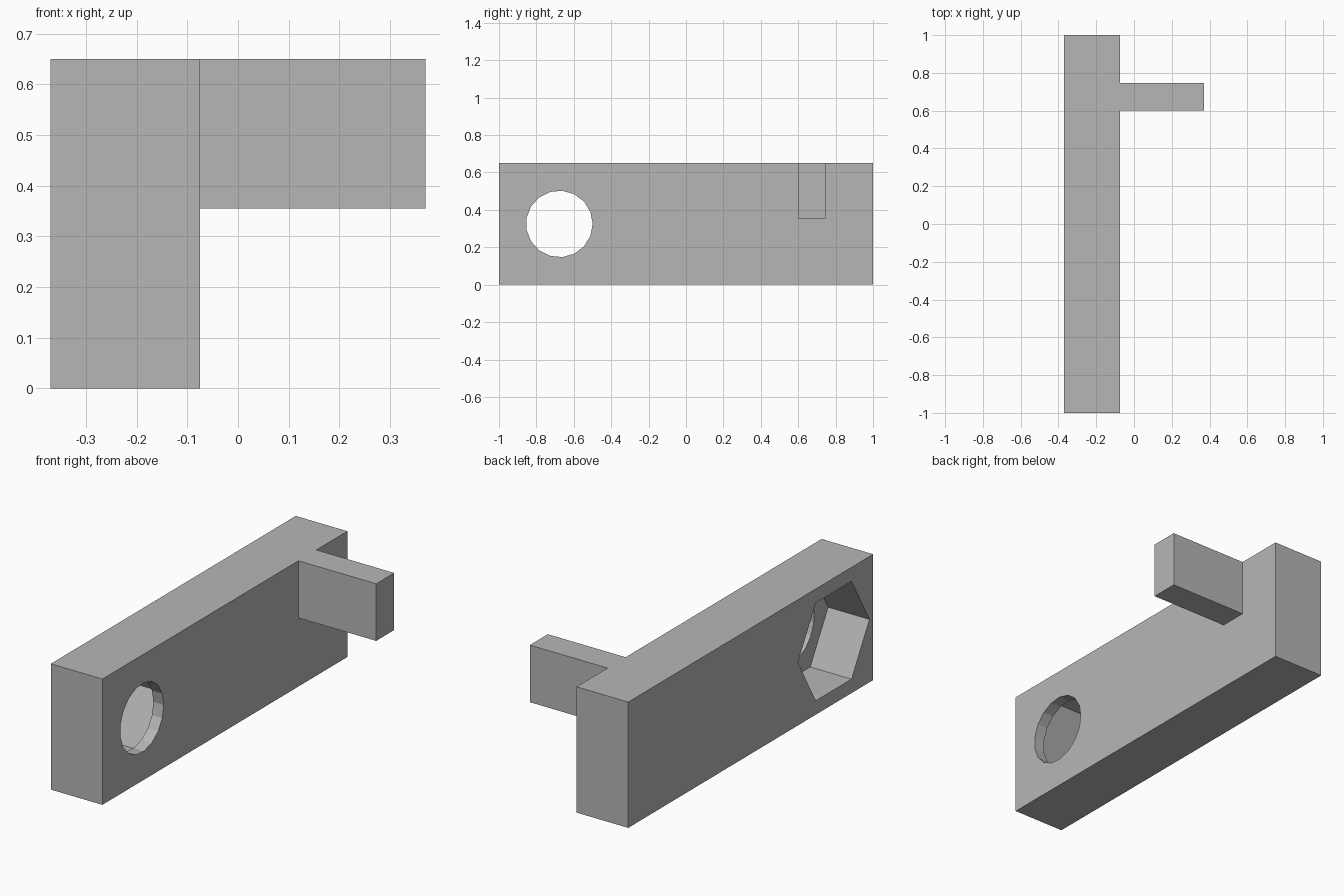
import bpy
from math import pi

default = bpy.data.objects.get("Cube")
if default:
    bpy.data.objects.remove(default, do_unlink=True)

grey = bpy.data.materials.new("plain grey")
grey.use_nodes = True
colour = (0.47, 0.47, 0.47, 1)
grey.diffuse_color = colour
grey.node_tree.nodes["Principled BSDF"].inputs["Base Color"].default_value = colour


def finish(name):
    ob = bpy.context.object
    ob.name = name
    bpy.ops.object.transform_apply(location=True, rotation=True, scale=True)
    ob.data.materials.append(grey)
    return ob


def box(name, lo, hi):
    centre = [(a + b) / 2 for a, b in zip(lo, hi)]
    bpy.ops.mesh.primitive_cube_add(size=1, location=centre)
    bpy.context.object.scale = [b - a for a, b in zip(lo, hi)]
    return finish(name)


def x_prism(name, sides, radius, x0, x1, turn):
    # prism along x, with its first corner pointing along +y
    bpy.ops.mesh.primitive_cylinder_add(vertices=sides, radius=radius, depth=x1 - x0)
    ob = bpy.context.object
    bpy.ops.object.transform_apply()
    ob.rotation_euler = (turn, 0, 0)
    ob.location = ((x0 + x1) / 2, HOLE_Y, HOLE_Z)
    # lay the axis along x: (x, y, z) -> (z, y, -x)
    for v in ob.data.vertices:
        x, y, z = v.co
        v.co = (z, y, -x)
    return finish(name)


def combine(target, tool, operation):
    mod = target.modifiers.new(operation.lower(), "BOOLEAN")
    mod.operation = operation
    mod.solver = "EXACT"
    mod.object = tool
    bpy.context.view_layer.objects.active = target
    bpy.ops.object.modifier_apply(modifier=mod.name)
    bpy.data.objects.remove(tool, do_unlink=True)


HOLE_Y, HOLE_Z = -0.677, 0.325
LEFT, INNER, TOP = -0.37, -0.075, 0.65

# long bar with a side arm near the back, flush at the top
bar = box("bar_with_arm", (LEFT, -1, 0), (INNER, 1, TOP))
arm = box("side_arm", (INNER - 0.1, 0.6, 0.355), (0.37, 0.747, TOP))
combine(bar, arm, "UNION")

# hexagonal nut pocket, open on the outer side
combine(bar, x_prism("nut_pocket", 6, 0.292, LEFT - 0.1, -0.134, 0), "DIFFERENCE")

# round bolt hole through the thin wall
combine(bar, x_prism("bolt_hole", 17, 0.178, -0.25, INNER + 0.1, 0), "DIFFERENCE")

bpy.context.view_layer.objects.active = bar
bar.select_set(True)
bpy.ops.object.shade_flat()
